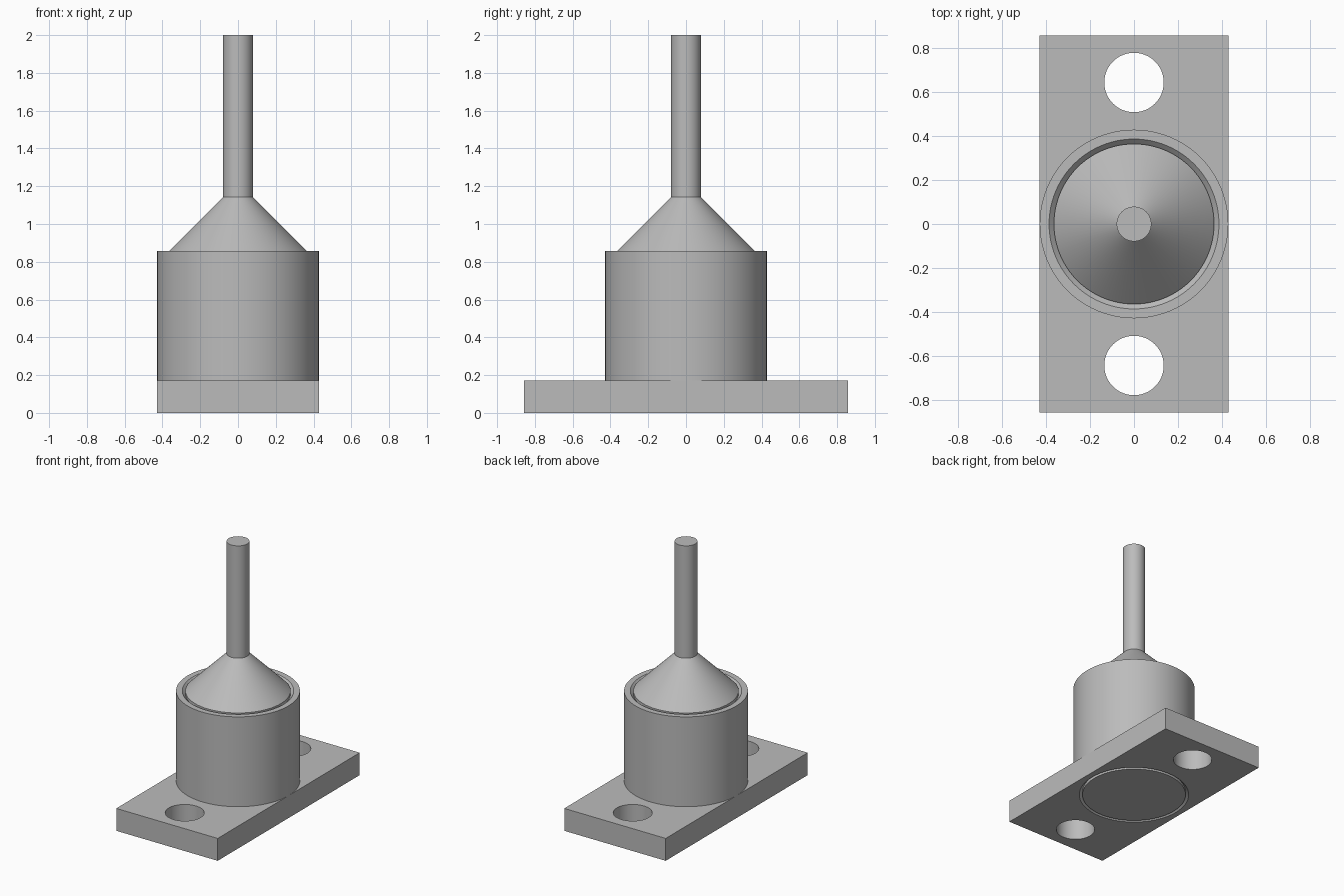
import bpy
import bmesh
from math import pi, radians

default = bpy.data.objects.get("Cube")
if default:
    bpy.data.objects.remove(default, do_unlink=True)

# Main dimensions
HALF_WIDTH = 0.4286
HALF_LENGTH = 0.857
PLATE_TOP = 0.171
SLEEVE_TOP = 0.857
BORE = 0.364
CHAMFER = 0.022
ROD = 0.079
SEGMENTS = 96

grey = bpy.data.materials.new("plain grey")
grey.use_nodes = True
colour = (0.5, 0.5, 0.5, 1)
grey.diffuse_color = colour
grey.node_tree.nodes["Principled BSDF"].inputs["Base Color"].default_value = colour


def add_object(name, bm):
    bmesh.ops.recalc_face_normals(bm, faces=bm.faces)
    mesh = bpy.data.meshes.new(name)
    bm.to_mesh(mesh)
    bm.free()
    mesh.materials.append(grey)
    obj = bpy.data.objects.new(name, mesh)
    bpy.context.collection.objects.link(obj)
    return obj


def select_only(obj):
    bpy.ops.object.select_all(action='DESELECT')
    obj.select_set(True)
    bpy.context.view_layer.objects.active = obj


def lathe(name, profile, closed=False, centre_y=0):
    """Turn (radius, height) points about a vertical axis."""
    bm = bmesh.new()
    verts = [bm.verts.new((r, 0, z)) for r, z in profile]
    edges = [bm.edges.new(pair) for pair in zip(verts, verts[1:])]
    if closed:
        edges.append(bm.edges.new((verts[-1], verts[0])))
    bmesh.ops.spin(bm, geom=verts + edges, cent=(0, 0, 0), axis=(0, 0, 1),
                   angle=2 * pi, steps=SEGMENTS)
    bmesh.ops.remove_doubles(bm, verts=bm.verts, dist=0.0001)
    bmesh.ops.translate(bm, verts=bm.verts, vec=(0, centre_y, 0))
    return add_object(name, bm)


def cut(target, cutter):
    select_only(target)
    mod = target.modifiers.new("cut", 'BOOLEAN')
    mod.operation = 'DIFFERENCE'
    mod.solver = 'EXACT'
    mod.object = cutter
    bpy.ops.object.modifier_apply(modifier=mod.name)
    bpy.data.objects.remove(cutter, do_unlink=True)


# Rectangular mounting plate
bm = bmesh.new()
bmesh.ops.create_cube(bm, size=1)
bmesh.ops.scale(bm, verts=bm.verts, vec=(2 * HALF_WIDTH, 2 * HALF_LENGTH, PLATE_TOP))
bmesh.ops.translate(bm, verts=bm.verts, vec=(0, 0, PLATE_TOP / 2))
plate = add_object("mounting_plate", bm)

# Bolt holes and the chamfered central bore
for y in (-0.643, 0.643):
    cut(plate, lathe("bolt_hole_cutter", [(0, -0.1), (0.135, -0.1), (0.135, 0.3), (0, 0.3)],
                     centre_y=y))
cut(plate, lathe("bore_cutter", [(0, -0.1), (BORE + CHAMFER, -0.1), (BORE + CHAMFER, 0),
                                 (BORE, CHAMFER), (BORE, 0.3), (0, 0.3)]))

# Cylindrical sleeve with a chamfered inner rim
sleeve = lathe("sleeve", [(BORE, PLATE_TOP), (HALF_WIDTH, PLATE_TOP),
                          (HALF_WIDTH, SLEEVE_TOP), (BORE + CHAMFER, SLEEVE_TOP),
                          (BORE, SLEEVE_TOP - CHAMFER)], closed=True)

# Plunger: plug, cone and slim rod in one turned piece
CONE_TOP = SLEEVE_TOP + BORE - ROD
plunger = lathe("plunger", [(0, 0), (BORE, 0), (BORE, SLEEVE_TOP), (ROD, CONE_TOP),
                            (ROD, 2), (0, 2)])

for obj in (plate, sleeve, plunger):
    select_only(obj)
    bpy.ops.object.shade_smooth_by_angle(angle=radians(30))
